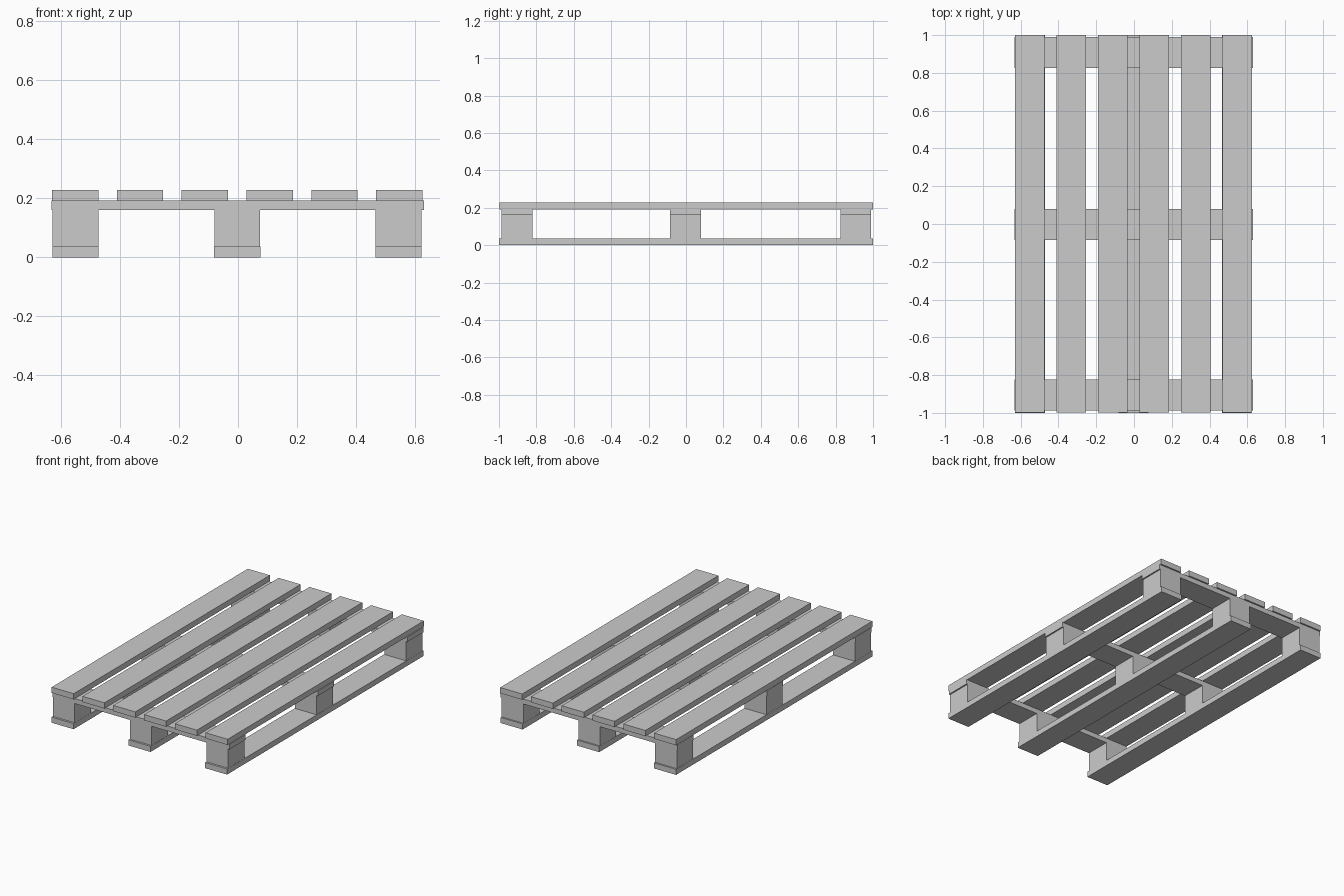
import bpy

if "Cube" in bpy.data.objects:
    bpy.data.objects.remove(bpy.data.objects["Cube"])

# Single flat wood-grey colour
grey = bpy.data.materials.new("plain_grey")
grey.diffuse_color = (0.6, 0.6, 0.6, 1)
grey.use_nodes = True
grey.node_tree.nodes["Principled BSDF"].inputs["Base Color"].default_value = grey.diffuse_color


def box(name, x, y, z):
    """Axis-aligned board given as (min, max) on each axis."""
    spans = (x, y, z)
    bpy.ops.mesh.primitive_cube_add(size=1, location=[(a + b) / 2 for a, b in spans])
    ob = bpy.context.object
    ob.name = name
    ob.scale = [b - a for a, b in spans]
    bpy.ops.object.transform_apply(location=False, rotation=False, scale=True)
    ob.data.materials.append(grey)
    return ob


WIDTH = 0.157                                    # board and block width
runner_x = (-0.629, -0.081, 0.465)               # left edges of runners
cross_y = ((-0.987, -0.822), (-0.086, 0.079), (0.825, 0.99))

# Six deck boards running the full length
for i in range(6):
    x = -0.63 + i * 0.2196
    box("deck_board", (x, x + WIDTH), (-0.998, 1.0), (0.191, 0.228))

# Three cross boards under the deck
for y in cross_y:
    box("cross_board", (-0.632, 0.63), y, (0.16, 0.192))

# Three ground runners, each with three spacer blocks
for x in runner_x:
    box("ground_runner", (x, x + WIDTH), (-1.0, 1.0), (0.0, 0.036))
    for y in cross_y:
        box("spacer_block", (x + 0.001, x + WIDTH - 0.001), y, (0.035, 0.161))
